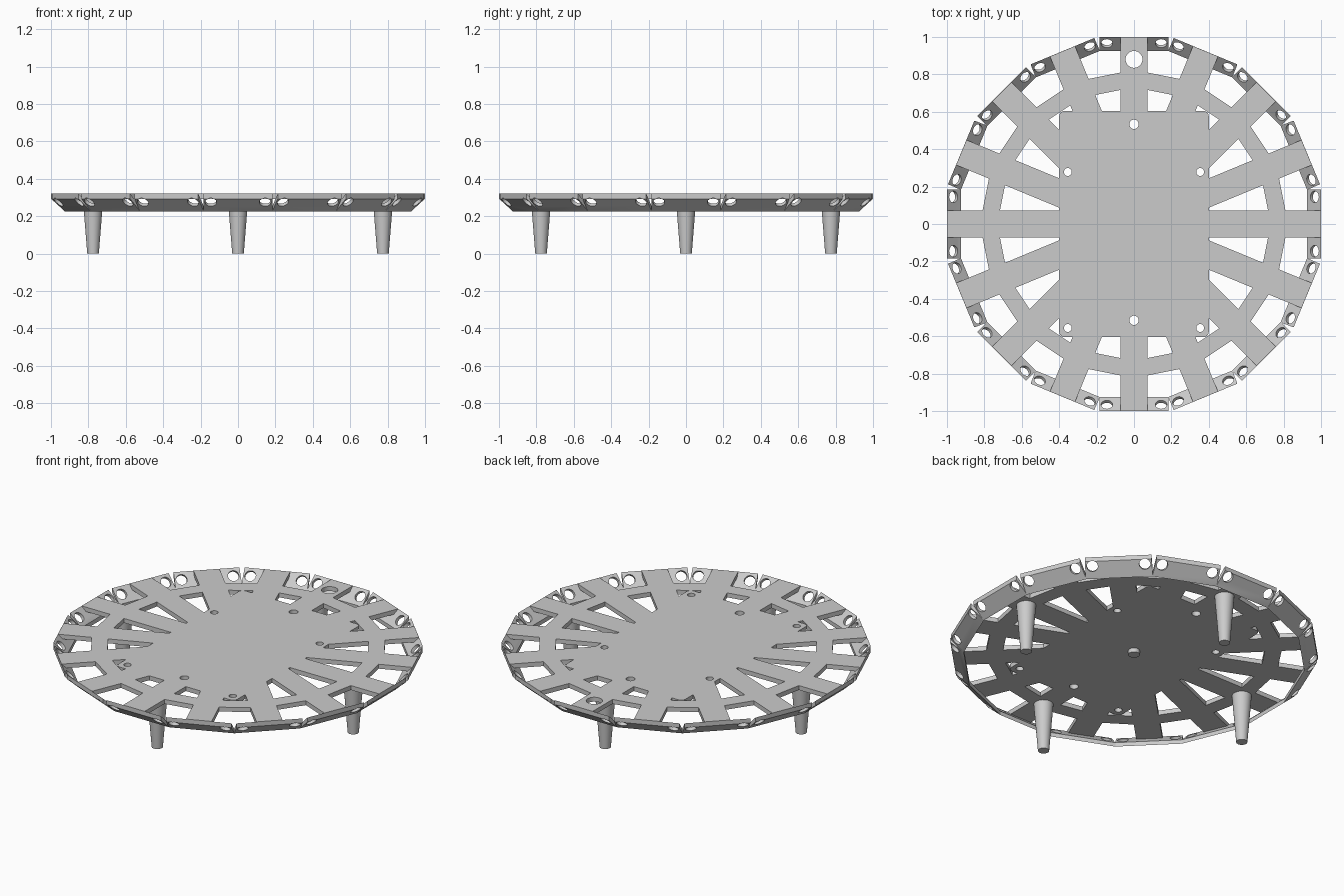
import bpy, bmesh
from math import pi, cos, sin, radians
from mathutils import Matrix, Vector

if "Cube" in bpy.data.objects:
    bpy.data.objects.remove(bpy.data.objects["Cube"], do_unlink=True)

SIDES = 16
STEP = 2 * pi / SIDES
TOP, UNDER = 0.32, 0.293          # deck surface and underside
MID, THICK = (TOP + UNDER) / 2, TOP - UNDER

grey = bpy.data.materials.new("light grey")
grey.use_nodes = True
grey.diffuse_color = (0.6, 0.6, 0.6, 1)
grey.node_tree.nodes["Principled BSDF"].inputs["Base Color"].default_value = (0.6, 0.6, 0.6, 1)


def make(name, bm):
    bmesh.ops.recalc_face_normals(bm, faces=bm.faces)
    mesh = bpy.data.meshes.new(name)
    bm.to_mesh(mesh)
    bm.free()
    mesh.materials.append(grey)
    obj = bpy.data.objects.new(name, mesh)
    bpy.context.collection.objects.link(obj)
    return obj


def activate(obj):
    bpy.ops.object.select_all(action='DESELECT')
    obj.select_set(True)
    bpy.context.view_layer.objects.active = obj


def combine(target, tool, operation):
    """Apply a boolean and discard the tool."""
    tool.hide_render = True
    mod = target.modifiers.new(operation, 'BOOLEAN')
    mod.object, mod.operation, mod.solver = tool, operation, 'EXACT'
    activate(target)
    bpy.ops.object.modifier_apply(modifier=mod.name)
    bpy.data.objects.remove(tool, do_unlink=True)


def box(size, matrix, corner=0):
    bm = bmesh.new()
    bmesh.ops.create_cube(bm, size=1, matrix=Matrix.Diagonal((*size, 1)))
    if corner:
        upright = [e for e in bm.edges
                   if abs(e.verts[0].co.z - e.verts[1].co.z) > size[2] / 2]
        bmesh.ops.bevel(bm, geom=upright, offset=corner, segments=5,
                        profile=0.5, affect='EDGES')
    bm.transform(matrix)
    return bm


def cylinder(bm, r_low, r_high, depth, matrix, segments=32):
    bmesh.ops.create_cone(bm, cap_ends=True, segments=segments, radius1=r_low,
                          radius2=r_high, depth=depth, matrix=matrix)


def polygon_ring(profile, start):
    """Sweep a closed (apothem, z) profile around the regular polygon."""
    bm = bmesh.new()
    rows = []
    for i in range(SIDES):
        a = start + i * STEP
        rows.append([bm.verts.new((r / cos(STEP / 2) * cos(a),
                                   r / cos(STEP / 2) * sin(a), z)) for r, z in profile])
    n = len(profile)
    for i in range(SIDES):
        p, q = rows[i], rows[(i + 1) % SIDES]
        for j in range(n):
            k = (j + 1) % n
            bm.faces.new((p[j], q[j], q[k], p[k]))
    return bm


def turn(angle):
    return Matrix.Rotation(angle, 4, 'Z')


def at(x, y, z):
    return Matrix.Translation((x, y, z))


# Deck: rounded centre plate, spokes and an inner polygon ring, in one piece
deck = make("deck", box((0.8, 1.21, THICK), at(0, 0, MID), 0.03))
for i in range(SIDES // 2):
    bar = box((1.999, 0.145, THICK), turn(i * STEP) @ at(0, 0, MID))
    combine(deck, make("spoke", bar), 'UNION')
band = [(0.717, UNDER), (0.808, UNDER), (0.808, TOP), (0.717, TOP)]
combine(deck, make("inner_ring", polygon_ring(band, 0)), 'UNION')

# Mounting holes and the larger hanging hole
drill = bmesh.new()
holes = [(0, 0.88, 0.045), (0, 0.533, 0.025), (0, -0.515, 0.025)]
holes += [(s * 0.354, y, 0.021) for s in (-1, 1) for y in (0.278, -0.556)]
for x, y, r in holes:
    cylinder(drill, r, r, 0.2, at(x, y, MID))
combine(deck, make("deck_drill", drill), 'DIFFERENCE')

# Rim: slanted panels leaning inward toward the bottom
slant = [(1, TOP), (1, UNDER), (0.925, 0.225), (0.925, 0.25)]
rim = make("slanted_rim", polygon_ring(slant, STEP / 2))

# Paired angled holes on each panel and a wedge slit at each corner
cutter = bmesh.new()
for i in range(SIDES):
    for side in (-1, 1):
        cylinder(cutter, 0.031, 0.031, 0.14,
                 turn(i * STEP) @ at(0.972, side * 0.145, 0.281)
                 @ Matrix.Rotation(radians(-45), 4, 'Y'), 24)
    corner = turn((i + 0.5) * STEP)
    wedge = [(0.95, 0), (1.06, -0.024), (1.06, 0.024)]
    low, high = ([cutter.verts.new(corner @ Vector((x, y, z))) for x, y in wedge]
                 for z in (0.2, 0.4))
    cutter.faces.new(low)
    cutter.faces.new(high)
    for j in range(3):
        k = (j + 1) % 3
        cutter.faces.new((low[j], low[k], high[k], high[j]))
combine(rim, make("rim_cutter", cutter), 'DIFFERENCE')

# Tapered legs under the four main spokes
legs = []
for i, name in enumerate(("left_leg", "back_leg", "right_leg", "front_leg")):
    bm = bmesh.new()
    cylinder(bm, 0.031, 0.055, 0.3, turn(i * pi / 2) @ at(0.775, 0, 0.15))
    legs.append(make(name, bm))

# Small boss under the centre
bm = bmesh.new()
cylinder(bm, 0.032, 0.032, 0.03, at(0, 0, UNDER - 0.01))
boss = make("centre_boss", bm)

for obj in [deck, rim, boss] + legs:
    activate(obj)
    bpy.ops.object.shade_smooth_by_angle(angle=radians(20))
